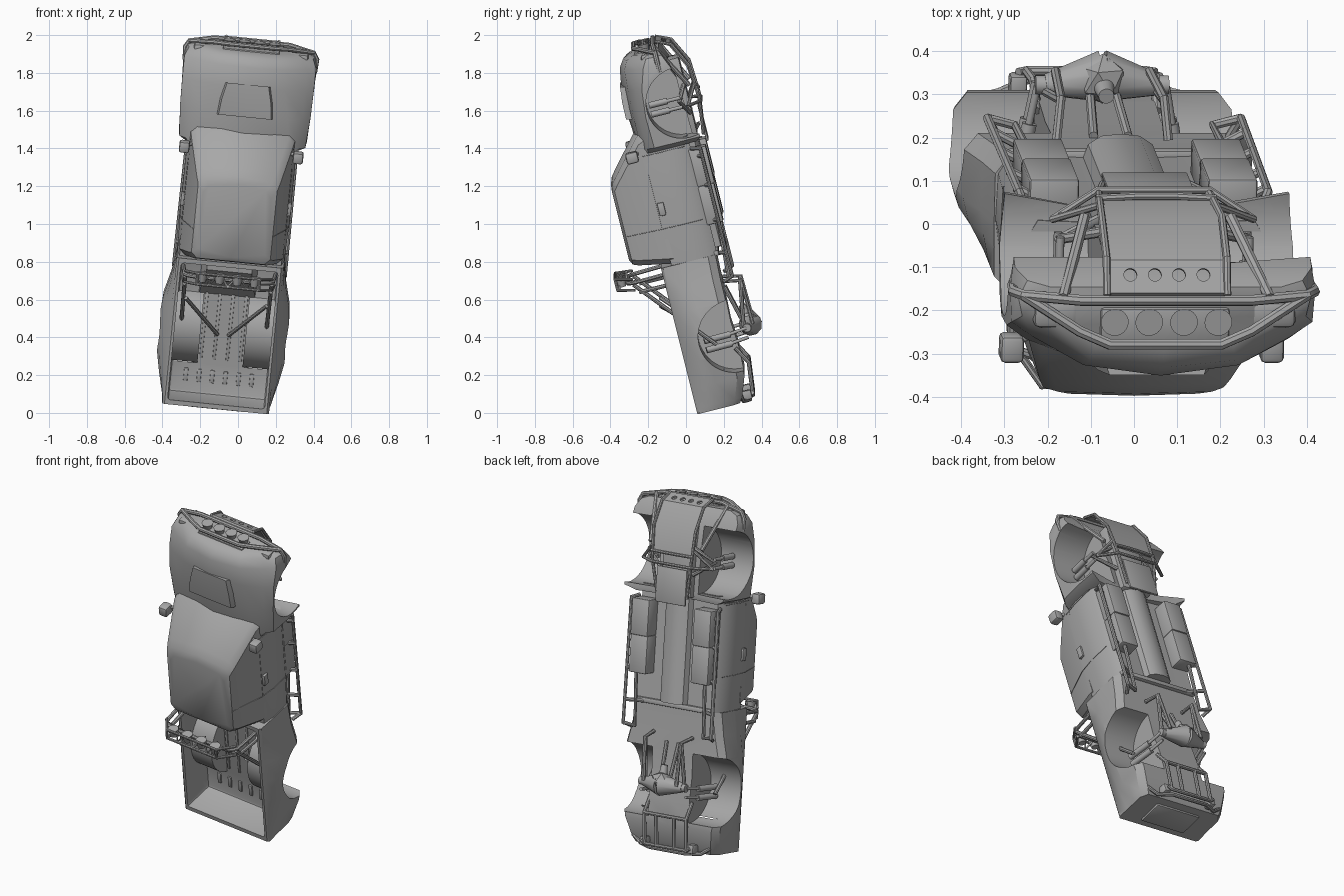
import bpy, bmesh, math
from mathutils import Matrix, Vector

if "Cube" in bpy.data.objects:
    bpy.data.objects.remove(bpy.data.objects["Cube"])

grey = bpy.data.materials.new("body_grey")
grey.use_nodes = True
grey.diffuse_color = (0.39, 0.39, 0.39, 1)
grey.node_tree.nodes["Principled BSDF"].inputs["Base Color"].default_value = (0.39, 0.39, 0.39, 1)

# Truck axes: x across, y forward, z up; then the whole truck is stood on its tail
S = Vector((0.995, 0, -0.0995))
F = Vector((0.0966, -0.2414, 0.9656))
U = S.cross(F)
POSE = Matrix.Translation((-0.113, 0.30, 0.08)) @ Matrix((S, F, U)).transposed().to_4x4()
parts = []


def finish(name, bm, mirror=False):
    if mirror:
        dup = bmesh.ops.duplicate(bm, geom=bm.verts[:] + bm.edges[:] + bm.faces[:])["geom"]
        for v in dup:
            if isinstance(v, bmesh.types.BMVert):
                v.co.x = -v.co.x
    bm.normal_update()
    bmesh.ops.recalc_face_normals(bm, faces=bm.faces)
    me = bpy.data.meshes.new(name)
    bm.to_mesh(me)
    bm.free()
    ob = bpy.data.objects.new(name, me)
    bpy.context.collection.objects.link(ob)
    parts.append(ob)
    return ob


def cut(ob, *cutters):
    for c in cutters:
        m = ob.modifiers.new("cut", "BOOLEAN")
        m.object, m.operation, m.solver = c, "DIFFERENCE", "EXACT"
    bpy.context.view_layer.update()
    dg = bpy.context.evaluated_depsgraph_get()
    me = bpy.data.meshes.new_from_object(ob.evaluated_get(dg))
    ob.modifiers.clear()
    ob.data = me


def drop(*obs):
    for o in obs:
        parts.remove(o)
        bpy.data.objects.remove(o)


def loft(name, rings):
    """Skin right-half rings of 3D points, mirrored across x."""
    bm = bmesh.new()
    loops = []
    for r in rings:
        full = list(r) + [(-x, y, z) for x, y, z in reversed(r) if x > 1e-6]
        loops.append([bm.verts.new(p) for p in full])
    n = len(loops[0])
    for a, b in zip(loops, loops[1:]):
        for i in range(n):
            bm.faces.new((a[i], a[(i + 1) % n], b[(i + 1) % n], b[i]))
    bm.faces.new(loops[0])
    bm.faces.new(loops[-1])
    return finish(name, bm)


def sections(name, stations):
    return loft(name, [[(s, f, u) for s, u in half] for f, half in stations])


def box(name, x, y, z, mirror=False, bevel=0.008):
    bm = bmesh.new()
    bmesh.ops.create_cube(bm, size=1)
    for v in bm.verts:
        v.co = [(a + b) / 2 + c * (b - a) for (a, b), c in zip((x, y, z), v.co)]
    bmesh.ops.bevel(bm, geom=bm.edges[:], offset=bevel, segments=2, affect="EDGES", profile=0.5)
    return finish(name, bm, mirror)


def rod(name, a, b, r, mirror=False, r2=None, seg=24):
    a, b = Vector(a), Vector(b)
    bm = bmesh.new()
    bmesh.ops.create_cone(bm, cap_ends=True, segments=seg, radius1=r, radius2=r if r2 is None else r2,
                          depth=(b - a).length)
    rot = (b - a).to_track_quat("Z", "Y").to_matrix().to_4x4()
    bmesh.ops.transform(bm, matrix=Matrix.Translation((a + b) / 2) @ rot, verts=bm.verts)
    return finish(name, bm, mirror)


def tube(name, paths, r=0.011):
    cu = bpy.data.curves.new(name, "CURVE")
    cu.dimensions, cu.bevel_depth, cu.bevel_resolution, cu.use_fill_caps = "3D", r, 2, True
    for sx in (1, -1):
        for pts in paths:
            if sx < 0 and pts[0][0] == -pts[-1][0]:
                continue
            sp = cu.splines.new("POLY")
            sp.points.add(len(pts) - 1)
            for p, (x, y, z) in zip(sp.points, pts):
                p.co = (sx * x, y, z, 1)
    tmp = bpy.data.objects.new(name + "_path", cu)
    bpy.context.collection.objects.link(tmp)
    bpy.context.view_layer.update()
    me = bpy.data.meshes.new_from_object(tmp.evaluated_get(bpy.context.evaluated_depsgraph_get()))
    bpy.data.objects.remove(tmp)
    ob = bpy.data.objects.new(name, me)
    bpy.context.collection.objects.link(ob)
    parts.append(ob)


def across(pts):
    """Complete a right-half path into one that crosses the centreline."""
    return list(pts) + [(-x, y, z) for x, y, z in reversed(pts)]


# Nose with hood and flared fenders
nose = sections("front_body", [
    (1.41, [(0, -.06), (.27, -.1), (.29, 0), (.29, .12), (.28, .165), (.255, .195), (0, .212)]),
    (1.435, [(0, -.06), (.33, -.125), (.34, 0), (.335, .125), (.30, .162), (.25, .195), (0, .217)]),
    (1.60, [(0, -.06), (.34, -.12), (.35, 0), (.347, .13), (.305, .165), (.228, .195), (0, .228)]),
    (1.75, [(0, -.06), (.345, -.1), (.354, 0), (.35, .115), (.305, .148), (.195, .19), (0, .226)]),
    (1.86, [(0, -.05), (.345, -.05), (.355, 0), (.35, .08), (.30, .115), (.18, .183), (0, .208)]),
    (1.905, [(0, -.03), (.32, -.03), (.34, .01), (.33, .055), (.27, .09), (.17, .16), (0, .178)]),
    (1.925, [(0, -.02), (.27, -.02), (.30, .01), (.29, .045), (.25, .075), (.16, .12), (0, .13)])])
front_well = rod("front_well", (.135, 1.635, -.075), (.6, 1.635, -.075), .19, True, seg=48)
cut(nose, front_well)
loft("hood_scoop", [[(0, f, u), (w, f, u), (w - .01, f + .008, u + h), (0, f + .008, u + h)]
                    for f, u, w, h in ((1.59, .2, .15, .038), (1.68, .2, .14, .037), (1.765, .2, .12, .028))])
box("headlight", (.2, .305), (1.875, 1.928), (.015, .08), True, bevel=.015)
box("grille", (-.15, .15), (1.9, 1.933), (.03, .115))

# Cab: lower shell and tapering greenhouse
sections("cab_shell", [(f, [(0, -.05), (w - .03, -.06), (w, -.01), (w + .004, .1), (w - .01, .19), (0, .2)])
                       for f, w in ((.80, .28), (1.0, .287), (1.3, .287), (1.45, .282))])
loft("greenhouse", [[(0, a, u), (w - .03, a, u), (w, a + .03, u), (w, b - .06, u), (w - .03, b - .02, u), (0, b, u)]
                    for u, a, b, w in ((.17, .805, 1.54, .278), (.205, .81, 1.525, .273), (.36, .835, 1.345, .222),
                                       (.388, .845, 1.31, .21), (.403, .87, 1.27, .18))])
tube("door_seam", [[(.288, 1.0, -.03), (.291, 1.0, .1), (.278, 1.0, .2), (.212, 1.0, .386)],
                   [(.288, 1.4, -.03), (.288, 1.4, .1), (.275, 1.4, .2)]], .002)
box("door_handle", (.27, .294), (1.07, 1.14), (.15, .185), True, bevel=.005)
box("mirror", (.275, .33), (1.38, 1.44), (.22, .285), True, bevel=.012)
rod("mirror_arm", (.25, 1.42, .215), (.29, 1.42, .235), .01, True, seg=12)

# Cargo bed, hollowed around the wheel tubs
bed = sections("bed", [
    (f, [(0, b), (w - .03, b), (w, b + .04), (w, .11), (w - (w - .28) * .25, .165), (.284, .235), (.272, .247), (0, .247)])
    for f, w, b in ((0, .28, .015), (.03, .292, -.005), (.14, .318, -.045), (.28, .345, -.05), (.42, .348, -.04),
                    (.55, .335, -.045), (.67, .305, -.045), (.80, .287, -.05))])
cavity = box("cavity", (-.258, .258), (.025, .775), (.05, .4), bevel=.015)
tub = rod("tub", (.12, .385, -.03), (.4, .385, -.03), .208, True, seg=48)
rear_well = rod("rear_well", (.135, .36, -.045), (.6, .36, -.045), .193, True, seg=48)
cut(cavity, tub)
cut(bed, cavity, rear_well)
drop(front_well, rear_well, cavity, tub)
for i in range(6):
    x = (i - 2.5) * .07
    box("floor_block", (x - .011, x + .011), (.09, .16), (.045, .058), bevel=.003)
    if 0 < i < 5:
        box("floor_rib", (x - .008, x + .008), (.22, .62), (.045, .056), bevel=.003)
loft("bed_bulkhead", [[(0, f, u), (w, f, u), (w, .79, u), (0, .79, u)]
                      for f, w, u in ((.57, .15, .045), (.74, .12, .2))])
box("tailgate_lip", (-.15, .15), (-.012, .02), (.06, .21))

# Rear bumper and lower tail cage
tube("rear_bumper", [across([(.26, .04, .0), (.2, .0, -.005), (.12, -.005, -.04)]),
                     across([(.16, .03, -.06), (.14, .015, -.06)]),
                     [(.14, .015, -.06), (.14, .19, -.08), (.14, .28, -.03)],
                     across([(.14, .19, -.08), (.07, .19, -.08)]),
                     [(.06, .015, -.06), (.06, .19, -.08)]], .011)
box("tow_block", (.14, .18), (-.0, .05), (-.055, 0), True)

# Rear axle, links and shocks
bm = bmesh.new()
bmesh.ops.create_icosphere(bm, subdivisions=1, radius=.06)
bmesh.ops.translate(bm, vec=(0, .39, -.135), verts=bm.verts)
finish("differential", bm)
rod("axle_cone", (.0, .37, -.135), (.13, .37, -.115), .062, True, .026, 10)
rod("axle_end", (.12, .37, -.115), (.155, .37, -.115), .022, True)
rod("pinion", (0, .37, -.13), (0, .48, -.115), .03, r2=.018)
tube("rear_links", [[(.13, .64, -.05), (.12, .62, -.145), (.11, .38, -.15)], [(.12, .62, -.14), (.13, .38, -.1)],
                    [(.04, .60, -.05), (.03, .4, -.1)]], .011)
for y in (.31, .36):
    rod("rear_shock", (.19, y, .12), (.165, y, -.02), .017, True)
    rod("rear_shock_shaft", (.17, y, .0), (.15, y + .01, -.11), .009, True, seg=12)

# Bed roll bar with lamp rack
tube("roll_bar", [across([(.245, .76, .235), (.235, .755, .40), (.215, .755, .425), (.17, .755, .44)]),
                  [(.23, .745, .41), (.225, .33, .06)], [(.24, .70, .235), (.23, .70, .39)],
                  [(.215, .60, .3), (.03, .36, .06)]], .011)
tube("lamp_rack", [across([(.23, .775, .41), (.165, .79, .50)]), across([(.23, .715, .41), (.165, .73, .50)]),
                   [(.165, .79, .50), (.165, .73, .50)],
                   [(.165, .73, .50), (.13, .785, .44), (.1, .73, .50), (.05, .785, .44), (0, .73, .50)]], .008)
for x in (.047, .14):
    rod("roof_lamp", (x, .74, .473), (x, .79, .473), .02, True, .03)
    rod("bumper_lamp", (x * .86, 1.93, .055), (x * .86, 1.965, .055), .022, True, .032)

# Front bar, skid plate and its frame
tube("front_bar", [across([(.345, 1.82, .0), (.35, 1.89, .0), (.33, 1.925, .0), (.2, 1.955, .005)]),
                   across([(.33, 1.925, 0), (.2, 1.95, .08), (.13, 1.955, .11)]),
                   [(.24, 1.95, 0), (.17, 1.7, -.13)]], .013)
tube("skid_frame", [[(.14, 1.965, -.01), (.14, 1.93, -.09), (.14, 1.8, -.155), (.13, 1.62, -.165), (.1, 1.42, -.14)],
                    across([(.14, 1.66, -.165), (.05, 1.66, -.17)]),
                    across([(.235, 1.6, -.1), (.13, 1.6, -.17)]), [(.235, 1.6, -.1), (.13, 1.7, -.16)]], .009)
path = [(1.967, -.015), (1.93, -.085), (1.80, -.148), (1.66, -.162)]
skid = loft("skid_plate", [[(0, f, u), (.135, f, u), (.135, f - .006, u + .008), (0, f - .006, u + .008)] for f, u in path])
for x in (.028, .085):
    hole = rod("hole", (x, 1.91, -.034), (x, 1.985, -.075), .015, True)
    cut(skid, hole)
    drop(hole)
box("belly_plate", (-.1, .1), (1.38, 1.58), (-.158, -.145), bevel=.004)
box("engine_block", (-.1, .1), (1.42, 1.85), (-.11, 0))
for y in (1.6, 1.65):
    rod("front_shock", (.22, y, .1), (.22, y, .0), .017, True)
    rod("front_shock_shaft", (.22, y, .02), (.22, y, -.07), .01, True, seg=12)
tube("front_arms", [[(.1, 1.7, -.1), (.22, 1.63, -.06), (.1, 1.55, -.1)]], .012)

# Underbody: tunnel, storage boxes and side rails
loft("tunnel", [[(0, f, -.04), (.09, f, -.04), (.075, f, -.085), (.045, f, -.105), (0, f, -.11)] for f in (.82, 1.42)])
box("side_box", (.15, .265), (1.17, 1.375), (-.14, -.04), True)
box("side_box_rear", (.15, .265), (.96, 1.172), (-.135, -.04), True)
tube("side_rail", [[(.27, 1.38, -.06), (.29, 1.37, -.11), (.295, .67, -.11), (.27, .65, -.06)],
                   [(.23, 1.0, -.11), (.23, .66, -.09), (.295, .67, -.11)]]
     + [[(.295, y, -.11), (.2, y, -.06)] for y in (.8, .98, 1.17, 1.33)], .011)
box("cross_member", (-.26, .26), (.79, .82), (-.07, -.04))

for ob in parts:
    me = ob.data
    me.materials.clear()
    me.materials.append(grey)
    me.polygons.foreach_set("use_smooth", [True] * len(me.polygons))
    me.set_sharp_from_angle(angle=math.radians(35))
    ob.matrix_world = POSE
